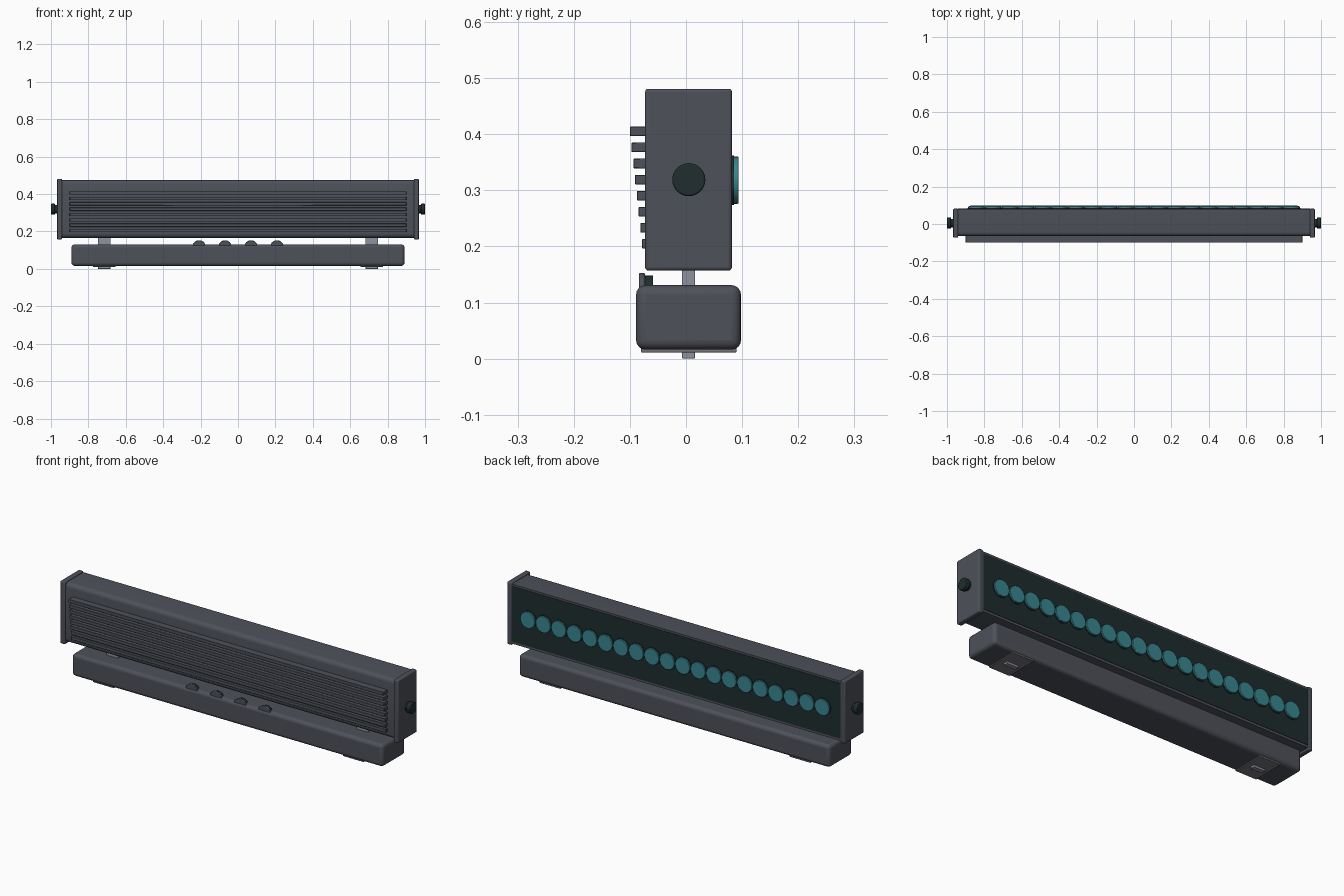
import bpy, bmesh, math
from mathutils import Matrix, Vector

if "Cube" in bpy.data.objects:
    bpy.data.objects.remove(bpy.data.objects["Cube"])


def material(name, rgb):
    m = bpy.data.materials.new(name)
    m.diffuse_color = (*rgb, 1)
    m.use_nodes = True
    m.node_tree.nodes["Principled BSDF"].inputs["Base Color"].default_value = m.diffuse_color
    return m


GREY = material("slate grey", (0.075, 0.082, 0.1))
DARK = material("dark rubber", (0.014, 0.026, 0.026))
TEAL = material("teal lens", (0.042, 0.235, 0.28))
STEEL = material("light steel", (0.27, 0.29, 0.34))
PLATE = material("foot grey", (0.18, 0.18, 0.2))


def finish(bm, name, mat, bevel=0, segments=2):
    mesh = bpy.data.meshes.new(name)
    bmesh.ops.recalc_face_normals(bm, faces=bm.faces)
    bm.to_mesh(mesh)
    bm.free()
    ob = bpy.data.objects.new(name, mesh)
    bpy.context.collection.objects.link(ob)
    mesh.materials.append(mat)
    if bevel:
        mod = ob.modifiers.new("Bevel", "BEVEL")
        mod.width, mod.segments = bevel, segments
        mod.limit_method = 'ANGLE'
    bpy.context.view_layer.objects.active = ob
    ob.select_set(True)
    bpy.ops.object.shade_smooth_by_angle(angle=math.radians(35))
    ob.select_set(False)
    return ob


def box(name, mat, x, y, z, bevel=0, segments=2):
    """Box from (min, max) ranges along each axis."""
    bm = bmesh.new()
    size = [r[1] - r[0] for r in (x, y, z)]
    mid = [(r[0] + r[1]) / 2 for r in (x, y, z)]
    bmesh.ops.create_cube(bm, size=1, matrix=Matrix.Translation(mid) @ Matrix.Diagonal((*size, 1)))
    return finish(bm, name, mat, bevel, segments)


def disc(name, mat, axis, centre, radius, depth, bevel=0, sides=32):
    """Cylinder lying along the x or y axis."""
    rot = Matrix.Rotation(math.pi / 2, 4, 'Y' if axis == 'x' else 'X')
    bm = bmesh.new()
    bmesh.ops.create_cone(bm, cap_ends=True, segments=sides, radius1=radius, radius2=radius,
                          depth=depth, matrix=Matrix.Translation(centre) @ rot)
    return finish(bm, name, mat, bevel)


def housing():
    """Extruded housing profile with rounded front edges and square rear lips."""
    profile = [(0.08, 0.166), (0.08, 0.474)]
    r, front, top, bottom = 0.022, -0.065, 0.474, 0.166
    for cz, start in ((top - r, 90), (bottom + r, 180)):
        for i in range(6):
            a = math.radians(start + 18 * i)
            profile.append((front + r + r * math.cos(a), cz + r * math.sin(a)))
    bm = bmesh.new()
    face = bm.faces.new([bm.verts.new((-0.945, y, z)) for y, z in profile])
    ext = bmesh.ops.extrude_face_region(bm, geom=[face])
    verts = [v for v in ext["geom"] if isinstance(v, bmesh.types.BMVert)]
    bmesh.ops.translate(bm, verts=verts, vec=Vector((1.89, 0, 0)))
    finish(bm, "housing", GREY)


housing()
box("rear_panel", DARK, (-0.94, 0.94), (0.07, 0.082), (0.178, 0.464))

# Cooling fins, shorter towards the bottom
for i in range(8):
    z = 0.405 - 0.0286 * i
    box(f"cooling_fin_{i + 1}", GREY, (-0.9, 0.9), (-0.1 + 0.0031 * i, -0.06), (z - 0.0085, z + 0.0085), 0.001, 1)

# Row of lenses with dark rims
for i in range(20):
    x = -0.842 + 1.684 * i / 19
    disc(f"lens_rim_{i + 1}", DARK, 'y', (x, 0.083, 0.318), 0.0445, 0.005)
    disc(f"lens_{i + 1}", TEAL, 'y', (x, 0.087, 0.318), 0.042, 0.013, 0.0015)

# Base box
box("base", GREY, (-0.89, 0.89), (-0.089, 0.098), (0.016, 0.131), 0.017, 4)

# End caps, side knobs, posts and feet on both sides
for side, s in (("left", -1), ("right", 1)):
    box(f"end_cap_{side}", GREY, sorted((s * 0.94, s * 0.967)), (-0.073, 0.082), (0.157, 0.481), 0.006, 3)
    disc(f"knob_neck_{side}", DARK, 'x', (s * 0.97, 0.005, 0.319), 0.023, 0.026)
    disc(f"knob_{side}", DARK, 'x', (s * 0.989, 0.005, 0.319), 0.0295, 0.022, 0.003)
    c = s * 0.715
    box(f"post_{side}", STEEL, (c - 0.033, c + 0.033), (-0.007, 0.016), (0.12, 0.175))
    box(f"foot_plate_{side}", PLATE, (c - 0.06, c + 0.06), (-0.08, 0.09), (0.011, 0.03), 0.002)
    box(f"foot_stud_{side}", STEEL, (c - 0.033, c + 0.033), (-0.007, 0.016), (0, 0.02), 0.002)

# Thumb wheels peeking out of the base
for i in range(4):
    x = -0.208 + 0.1387 * i
    disc(f"wheel_face_{i + 1}", GREY, 'y', (x, -0.0785, 0.117), 0.036, 0.011, 0.003)
    disc(f"wheel_grip_{i + 1}", DARK, 'y', (x, -0.067, 0.117), 0.031, 0.016)
